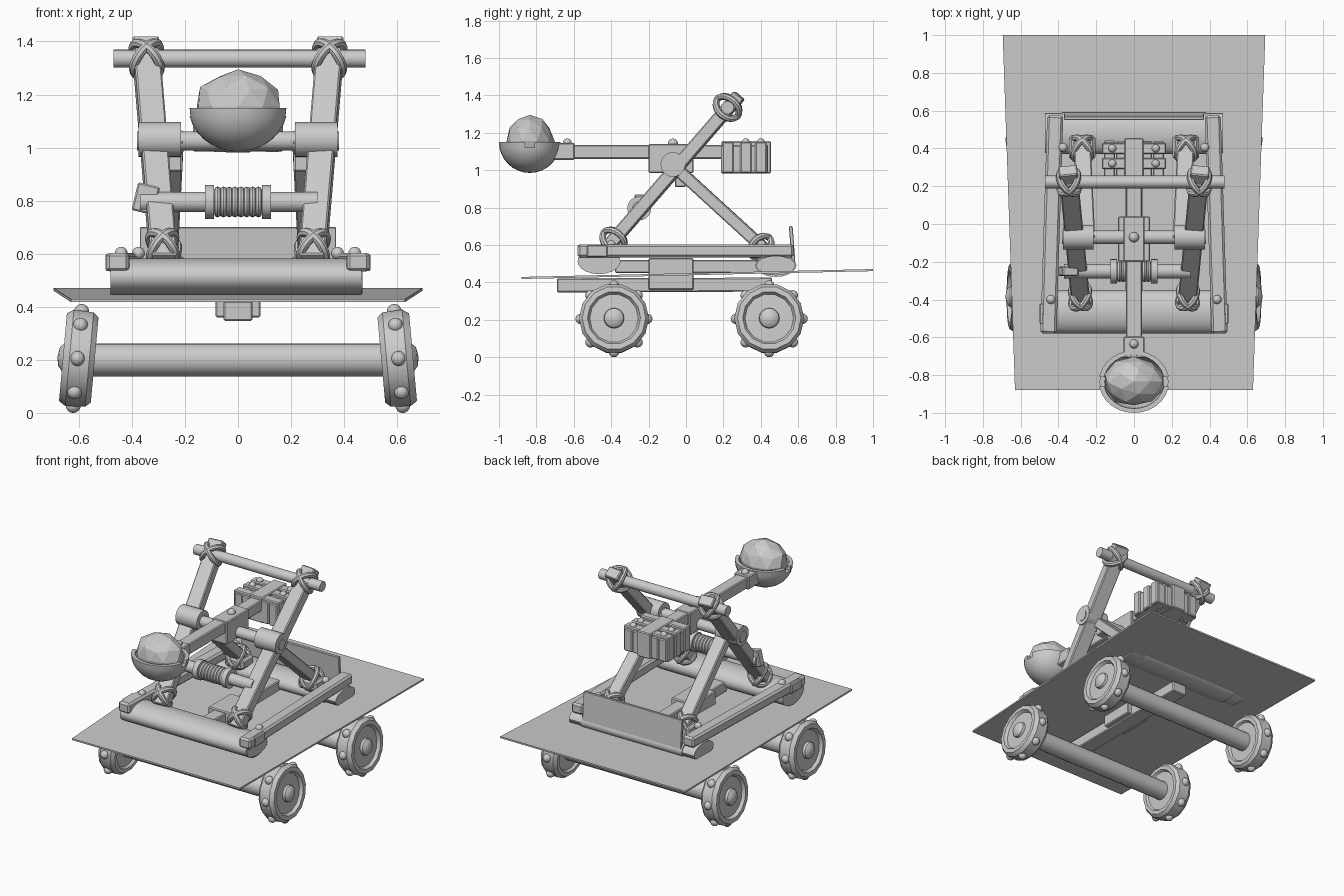
import bpy, bmesh, math, random
from mathutils import Vector, Matrix

if "Cube" in bpy.data.objects:
    bpy.data.objects.remove(bpy.data.objects["Cube"])

random.seed(4)
X, Y, Z = Vector((1, 0, 0)), Vector((0, 1, 0)), Vector((0, 0, 1))


def make(name, bm, mat=Matrix(), smooth=True, bevel=0):
    bmesh.ops.recalc_face_normals(bm, faces=bm.faces)
    me = bpy.data.meshes.new(name)
    bm.to_mesh(me)
    bm.free()
    ob = bpy.data.objects.new(name, me)
    ob.matrix_world = mat
    bpy.context.collection.objects.link(ob)
    if bevel:
        m = ob.modifiers.new("bevel", 'BEVEL')
        m.width, m.segments = bevel, 1
    if smooth:
        bpy.ops.object.select_all(action='DESELECT')
        ob.select_set(True)
        bpy.context.view_layer.objects.active = ob
        bpy.ops.object.shade_smooth_by_angle(angle=math.radians(35))
    return ob


def aim(p, d):
    return Matrix.Translation(p) @ Vector(d).to_track_quat('Z', 'Y').to_matrix().to_4x4()


def beam(name, p, q, w, h, taper=1.0, bevel=0.006):
    """Rectangular timber from p to q; w lies along x, h is its depth."""
    p, q = Vector(p), Vector(q)
    bm = bmesh.new()
    bmesh.ops.create_cube(bm, size=1)
    for v in bm.verts:
        k = taper if v.co.z > 0 else 1
        v.co = Vector((v.co.x * w * k, v.co.y * h * k, v.co.z * (q - p).length))
    return make(name, bm, aim((p + q) / 2, q - p), False, bevel)


def box(name, lo, hi, bevel=0.006):
    lo, hi = Vector(lo), Vector(hi)
    bm = bmesh.new()
    bmesh.ops.create_cube(bm, size=1)
    bmesh.ops.scale(bm, vec=hi - lo, verts=bm.verts)
    return make(name, bm, Matrix.Translation((lo + hi) / 2), False, bevel)


def lathe(name, profile, mat, n=24, sx=1, sy=1):
    """Revolve (radius, height) points round local z."""
    bm = bmesh.new()
    vs = [bm.verts.new((r, 0, h)) for r, h in profile]
    es = [bm.edges.new(e) for e in zip(vs, vs[1:])]
    bmesh.ops.spin(bm, geom=vs + es, cent=(0, 0, 0), axis=Z, angle=2 * math.pi, steps=n)
    bmesh.ops.remove_doubles(bm, verts=bm.verts, dist=1e-4)
    bmesh.ops.scale(bm, vec=(sx, sy, 1), verts=bm.verts)
    return make(name, bm, mat)


def rod(name, p, q, r, n=20, sx=1, sy=1):
    p, q = Vector(p), Vector(q)
    L = (q - p).length
    return lathe(name, [(0, 0), (r, 0), (r, L), (0, L)], aim(p, q - p), n, sx, sy)


def rivet(name, p, r=0.024):
    bm = bmesh.new()
    bmesh.ops.create_uvsphere(bm, u_segments=12, v_segments=8, radius=r)
    return make(name, bm, Matrix.Translation(p))


def ring(name, c, normal, R, r):
    pts = [(R + r * math.cos(a), r * math.sin(a)) for a in [i * math.pi / 4 for i in range(9)]]
    return lathe(name, pts, aim(c, normal), 24)


def lashing(name, c, a, b, R=0.066):
    for s in (-1, 1):
        ring(name, c, Vector(a).normalized() + s * Vector(b).normalized(), R, 0.018)


# wheels and axles
for y, end in ((-0.385, "front"), (0.445, "rear")):
    rod(end + "_axle", (-0.57, y, 0.2), (0.57, y, 0.2), 0.062)
    for s in (-1, 1):
        mat = aim((s * 0.605, y, 0.205), (s, 0, 0.09))
        lathe(end + "_wheel", [(0, -.05), (.13, -.05), (.14, -.065), (.165, -.065), (.183, -.045),
                               (.187, .03), (.17, .055), (.142, .055), (.13, .035), (0, .04)], mat, 14)
        lathe(end + "_hub", [(.056, .03), (.052, .055), (.035, .07), (0, .076)], mat, 16)
        for i in range(8):
            a = i * math.pi / 4
            rivet("wheel_stud", mat @ Vector((.178 * math.cos(a), .178 * math.sin(a), 0)), 0.028)

# tilted deck plate
bm = bmesh.new()
v = [bm.verts.new(c) for c in ((-.63, -.88, .418), (.63, -.88, .418), (.695, 1, .46), (-.695, 1, .46))]
top = bmesh.ops.extrude_face_region(bm, geom=[bm.faces.new(v)])
bmesh.ops.translate(bm, vec=(0, 0, .011), verts=[g for g in top["geom"] if isinstance(g, bmesh.types.BMVert)])
make("deck_plate", bm, smooth=False)

# chassis spine and centre block
beam("spine_beam", (0, .46, .388), (0, -.69, .384), 0.11, 0.075)
beam("upper_spine", (0, -.38, .485), (0, .4, .485), 0.09, 0.07)
box("spine_block", (-.085, -.2, .36), (.085, .04, .53))

# cross logs, side rails, rear board
rod("front_log", (-.48, -.465, .513), (.465, -.465, .513), 0.115, 20, 1, .6)
rod("rear_log", (-.38, .48, .49), (.38, .48, .49), 0.11, 20, 1, .55)
for s in (-1, 1):
    beam("side_rail", (s * .453, -.58, .568), (s * .417, .575, .568), 0.085, 0.07, 1, .012)
    box("rail_foot", (s * .46 - .04, -.53, .535), (s * .46 + .04, -.42, .6))
    rivet("rail_rivet", (s * .44, -.4, .602))
    rivet("rail_rivet", (s * .375, .405, .602))
    rod("rail_end_log", (s * .36, -.465, .5), (s * .47, -.465, .5), 0.11, 16, 1, .45)
    rod("rail_end_log", (s * .36, .48, .49), (s * .47, .48, .49), 0.105, 16, 1, .5)
beam("rear_board", (0, .575, .5), (0, .56, .7), 0.74, 0.02, 1, .003)

# uprights with rope lashings
for s in (-1, 1):
    foot, head = Vector((s * .28, -.43, .575)), Vector((s * .35, .285, 1.4))
    beam("long_leg", foot, head, 0.1, 0.07)
    beam("short_leg", (s * .275, .44, .56), (s * .25, -.09, 1.045), 0.09, 0.065)
    d = head - foot
    lashing("top_lashing", (s * .345, .222, 1.335), X, d, 0.07)
    lashing("foot_lashing", foot + d * .06, X, d)
    lashing("rear_lashing", (s * .275, .4, .59), X, (0, -.53, .485))
    box("leg_shoe", (s * .275 - .07, .34, .53), (s * .275 + .07, .47, .6), .015)
    # pivot sleeves
    rod("pivot_sleeve", (s * .215, -.07, 1.03), (s * .375, -.07, 1.03), 0.066)
    box("sleeve_bracket", (s * .24 - .03, -.06, .91), (s * .24 + .03, .0, .99))
rod("top_crossbar", (-.47, .222, 1.335), (.48, .222, 1.335), 0.034)
rod("pivot_axle", (-.38, -.07, 1.025), (.38, -.07, 1.025), 0.036)

# winch with rope coil
wy, wz = -.25, .795
rod("winch_bar", (-.37, wy, wz), (.3, wy, wz), 0.038)
for s in (-1, 1):
    rod("winch_flange", (s * .09, wy, wz), (s * .125, wy, wz), 0.064)
for i in range(8):
    ring("winch_rope", (-.077 + i * .022, wy, wz), X, 0.045, 0.013)
beam("winch_handle", (-.36, wy, .755), (-.335, wy, .86), 0.05, 0.085)

# throwing arm
beam("arm", (0, -.68, 1.098), (0, .45, 1.098), 0.085, 0.075)
box("arm_pivot_block", (-.056, -.2, .985), (.056, .04, 1.14))
box("arm_socket", (-.055, -.71, 1.055), (.055, -.595, 1.145))
rivet("arm_rivet", (0, -.07, 1.142), 0.027)
rivet("arm_rivet", (0, -.635, 1.145), 0.024)

# counterweight planks with riveted bands
for i in range(5):
    x, dz = -.13 + i * .065, random.uniform(-.008, .008)
    box("weight_plank", (x - .03, .195 + dz, .99 + dz), (x + .03, .445 + dz, 1.14 + dz))
for y in (.225, .32, .4):
    box("weight_band", (-.17, y - .03, .985), (.17, y + .03, 1.15))
    if y > .3:
        for s in (-1, 1):
            rivet("band_rivet", (s * .115, y, 1.148), 0.022)
box("weight_strap", (-.05, .19, .982), (.05, .455, 1.155))

# bowl with notched rim
outer = [(.172 * math.sin(a), -.165 * math.cos(a)) for a in [i * math.pi / 16 for i in range(9)]]
inner = [(.148 * math.sin(a), -.14 * math.cos(a)) for a in [i * math.pi / 16 for i in range(8, -1, -1)]]
bowl = lathe("bowl", outer + inner, Matrix.Translation((0, -.835, 1.15)), 28, 1.08, .96)
cut = box("notch_cutter", (-.3, -.86, 1.12), (.3, -.81, 1.2), 0)
cut.hide_render = True
cut.hide_viewport = True
m = bowl.modifiers.new("notch", 'BOOLEAN')
m.operation, m.object = 'DIFFERENCE', cut

# faceted stone
bm = bmesh.new()
bmesh.ops.create_icosphere(bm, subdivisions=2, radius=1)
for v in bm.verts:
    v.co *= random.uniform(.94, 1.03)
bmesh.ops.scale(bm, vec=(.165, .13, .138), verts=bm.verts)
make("stone", bm, Matrix.Translation((0, -.835, 1.155)), False)
